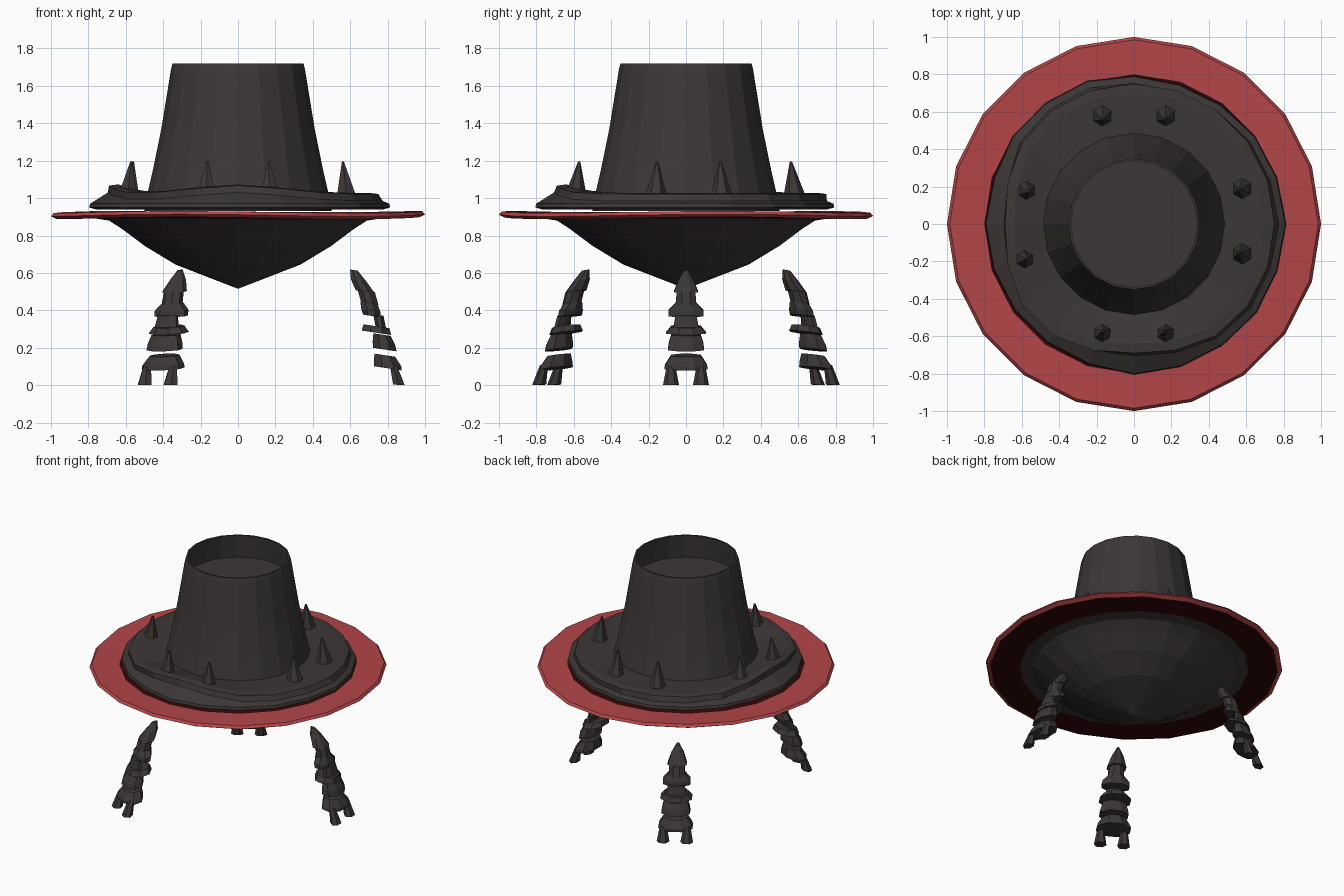
import bpy, bmesh, math, random
from mathutils import Matrix, Vector

if "Cube" in bpy.data.objects:
    bpy.data.objects.remove(bpy.data.objects["Cube"])

random.seed(4)
N = 20


def material(name, rgb):
    m = bpy.data.materials.new(name)
    m.diffuse_color = (*rgb, 1)
    m.use_nodes = True
    m.node_tree.nodes["Principled BSDF"].inputs["Base Color"].default_value = m.diffuse_color
    return m


DARK = material("charcoal", (0.045, 0.038, 0.037))
RED = material("brim red", (0.45, 0.06, 0.065))
MAROON = material("dark maroon", (0.03, 0.002, 0.0025))


def finish(bm, name, mats):
    me = bpy.data.meshes.new(name)
    bm.to_mesh(me)
    bm.free()
    for m in mats:
        me.materials.append(m)
    ob = bpy.data.objects.new(name, me)
    bpy.context.collection.objects.link(ob)
    return ob


def lathe(name, profile, mats, slots=None, closed=False, shift=None):
    """Revolve (radius, z) points; slots gives a material per profile segment."""
    bm = bmesh.new()
    rings = []
    for j, (r, z) in enumerate(profile):
        ring = []
        for i in range(N):
            a = 2 * math.pi * i / N
            rr, zz = shift(j, a, r, z) if shift else (r, z)
            ring.append(bm.verts.new((rr * math.cos(a), rr * math.sin(a), zz)))
        rings.append(ring)
    count = len(rings) if closed else len(rings) - 1
    for j in range(count):
        lo, hi = rings[j], rings[(j + 1) % len(rings)]
        for i in range(N):
            k = (i + 1) % N
            f = bm.faces.new((lo[i], lo[k], hi[k], hi[i]))
            f.material_index = slots[j] if slots else 0
    bmesh.ops.remove_doubles(bm, verts=bm.verts, dist=1e-5)
    bmesh.ops.recalc_face_normals(bm, faces=bm.faces)
    return finish(bm, name, mats)


# Crown with a sunken top
lathe("crown", [(0.0, 0.93), (0.50, 0.93), (0.485, 1.02), (0.455, 1.15),
                (0.41, 1.37), (0.358, 1.69), (0.35, 1.72), (0.338, 1.72),
                (0.355, 1.55), (0.0, 1.55)], [DARK])


# Red brim, maroon underneath and in the gap below the band
def brim_wave(j, a, r, z):
    return r, z + (0.006 * math.sin(3 * a + 1) if j in (1, 2, 3) else 0)


lathe("brim", [(0.72, 0.893), (0.97, 0.893), (1.0, 0.908), (0.985, 0.925),
               (0.80, 0.925), (0.50, 0.925)], [RED, MAROON],
      [1, 0, 0, 0, 1, 1], closed=True, shift=brim_wave)

# Slightly uneven band, raised toward the left and the front
wobble = [random.uniform(-0.012, 0.012) for _ in range(N)]


def band_wave(j, a, r, z):
    i = round(a / (2 * math.pi) * N) % N
    lump = max(0, -math.cos(a)) ** 8 + max(0, -math.sin(a)) ** 8
    side = 0.025 * max(0, math.cos(a)) ** 6
    if 1 <= j <= 4:
        r += wobble[i] + side
    if j in (4, 5, 6):
        r -= 0.06 * lump
        z += 0.045 * lump
    return r, z


lathe("band", [(0.47, 0.94), (0.76, 0.94), (0.795, 0.95), (0.79, 0.97),
               (0.755, 0.985), (0.75, 1.022), (0.70, 1.028), (0.47, 1.02)],
      [DARK, MAROON], [1, 0, 0, 0, 0, 0, 0, 0], closed=True, shift=band_wave)

# Shallow pointed underside
lathe("underside", [(0.0, 0.515), (0.335, 0.645), (0.50, 0.745), (0.62, 0.835),
                    (0.69, 0.88), (0.77, 0.892), (0.0, 0.90)], [DARK])

# Eight spikes in pairs around the band
for x, y in [(0.58, 0.19), (0.58, -0.16), (-0.58, 0.18), (-0.59, -0.19),
             (-0.17, -0.59), (0.17, -0.59), (-0.17, 0.58), (0.17, 0.58)]:
    bm = bmesh.new()
    bmesh.ops.create_cone(bm, cap_ends=True, segments=6, radius1=0.058,
                          radius2=0.006, depth=0.18,
                          matrix=Matrix.Translation((x, y, 1.105)))
    for v in bm.verts:
        if v.co.z > 1.1:                       # lean the tip inward
            v.co.xy -= Vector((x, y)).normalized() * 0.02
    finish(bm, "spike", [DARK])


# Legs made of stacked plates: (z, distance out, half width, half depth) rings
def plate(bm, rings, side=0.0, sides=8):
    loops = []
    for z, c, w, d in rings:
        loop = []
        for i in range(sides):
            a = 2 * math.pi * (i + 0.5) / sides
            tilt = -0.15 * d * math.cos(a)
            loop.append(bm.verts.new((c + d * math.cos(a), side + w * math.sin(a),
                                      max(0, z + tilt))))
        loops.append(loop)
    for lo, hi in zip(loops, loops[1:]):
        for i in range(sides):
            k = (i + 1) % sides
            bm.faces.new((lo[i], lo[k], hi[k], hi[i]))
    bm.faces.new(loops[0][::-1])
    bm.faces.new(loops[-1])


PLATES = [
    [(0.50, 0.68, 0.07, 0.055), (0.56, 0.645, 0.045, 0.045), (0.615, 0.62, 0.012, 0.022)],
    [(0.435, 0.705, 0.058, 0.05), (0.505, 0.685, 0.055, 0.05)],
    [(0.37, 0.715, 0.10, 0.05), (0.40, 0.71, 0.10, 0.055), (0.44, 0.70, 0.06, 0.05)],
    [(0.30, 0.765, 0.075, 0.03), (0.375, 0.75, 0.06, 0.03)],
    [(0.28, 0.74, 0.115, 0.085), (0.315, 0.74, 0.085, 0.075)],
    [(0.19, 0.785, 0.105, 0.068), (0.225, 0.78, 0.10, 0.065), (0.27, 0.77, 0.085, 0.05)],
    [(0.09, 0.80, 0.125, 0.08), (0.11, 0.80, 0.12, 0.08), (0.16, 0.785, 0.085, 0.06)],
]
for n in range(3):
    bm = bmesh.new()
    for rings in PLATES:
        plate(bm, rings)
    for s in (-1, 1):                          # two toes
        plate(bm, [(0.0, 0.86, 0.043, 0.036), (0.11, 0.83, 0.022, 0.022)], s * 0.08, 6)
    bm.transform(Matrix.Rotation(n * 2 * math.pi / 3, 4, "Z"))
    bmesh.ops.recalc_face_normals(bm, faces=bm.faces)
    finish(bm, "leg", [DARK])
